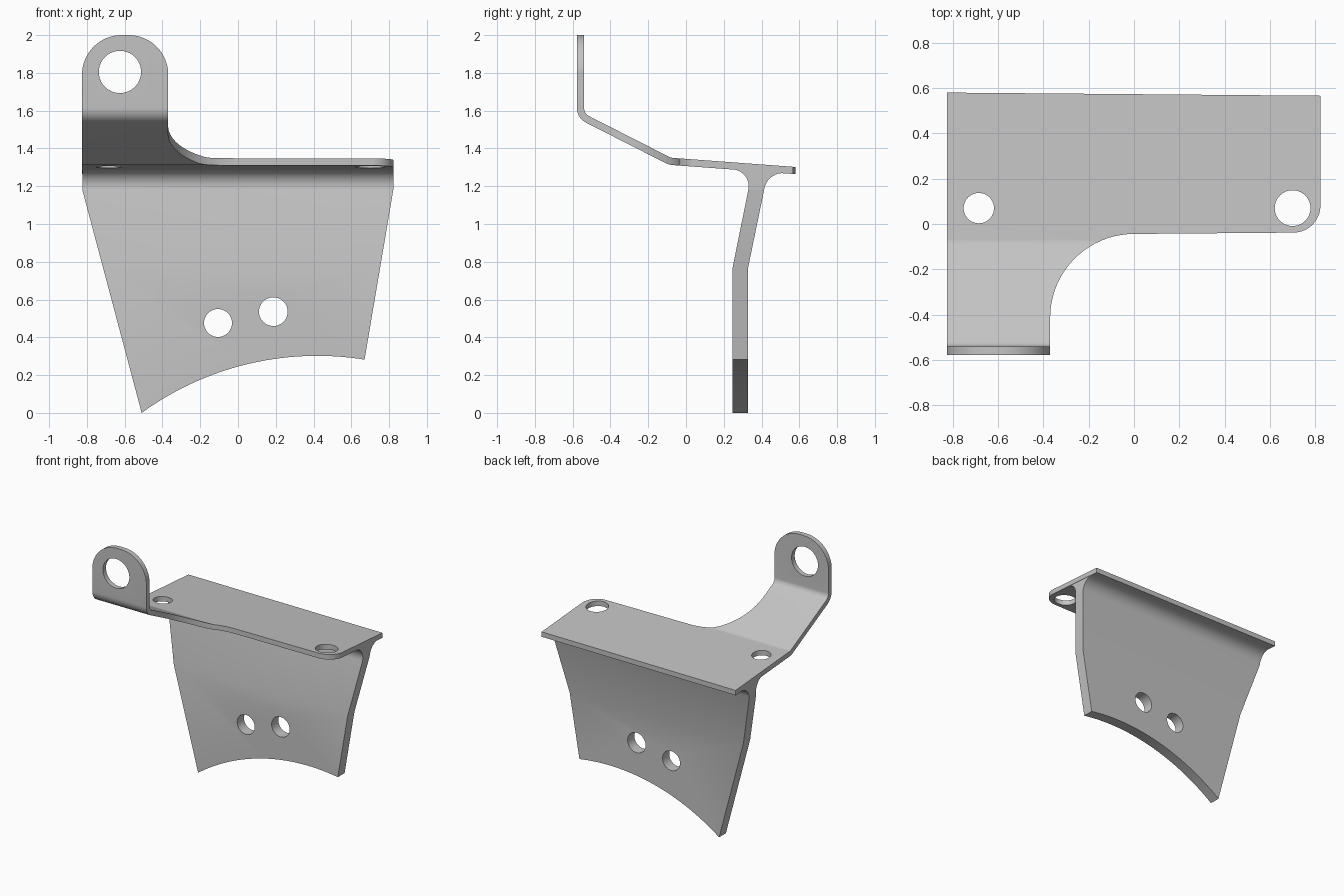
import bpy, bmesh, math
from mathutils import Vector

if "Cube" in bpy.data.objects:
    bpy.data.objects.remove(bpy.data.objects["Cube"], do_unlink=True)

steel = bpy.data.materials.new("steel_grey")
steel.use_nodes = True
GREY = (0.55, 0.55, 0.55, 1)
steel.diffuse_color = GREY
steel.node_tree.nodes["Principled BSDF"].inputs["Base Color"].default_value = GREY


def rounded(points, closed=True, steps=12):
    """Points are (a, b) or (a, b, radius); corners with a radius become arcs."""
    out = []
    n = len(points)
    for i, p in enumerate(points):
        c = Vector(p[:2])
        if len(p) == 2 or (not closed and i in (0, n - 1)):
            out.append(c)
            continue
        u = (Vector(points[i - 1][:2]) - c).normalized()
        v = (Vector(points[(i + 1) % n][:2]) - c).normalized()
        half = math.acos(u.dot(v)) / 2
        centre = c + (u + v).normalized() * p[2] / math.sin(half)
        start = c + u * p[2] / math.tan(half) - centre
        end = c + v * p[2] / math.tan(half) - centre
        first = math.atan2(start.y, start.x)
        turn = math.remainder(math.atan2(end.y, end.x) - first, math.tau)
        for k in range(steps + 1):
            angle = first + turn * k / steps
            out.append(centre + Vector((math.cos(angle), math.sin(angle))) * p[2])
    return out


def strip(path, thickness):
    """Closed outline of a bent sheet following a centre line."""
    sides = ([], [])
    for i, p in enumerate(path):
        t = (path[min(i + 1, len(path) - 1)] - path[max(i - 1, 0)]).normalized()
        offset = Vector((-t.y, t.x)) * thickness / 2
        sides[0].append(p + offset)
        sides[1].append(p - offset)
    return sides[0] + sides[1][::-1]


def prism(name, outline, axis, lo, hi):
    """Extrude an outline along an axis with all faces pointing outwards."""
    place = {"x": lambda a, b, t: (t, a, b),
             "y": lambda a, b, t: (a, t, b),
             "z": lambda a, b, t: (a, b, t)}[axis]
    n = len(outline)
    area = sum(outline[i - 1][0] * outline[i][1] - outline[i][0] * outline[i - 1][1]
               for i in range(n))
    if (area < 0) != (axis == "y"):
        outline = outline[::-1]
    bm = bmesh.new()
    low, high = [[bm.verts.new(place(a, b, t)) for a, b in outline] for t in (lo, hi)]
    bm.faces.new(low[::-1])
    bm.faces.new(high)
    for i in range(n):
        bm.faces.new((low[i - 1], low[i], high[i], high[i - 1]))
    bm.normal_update()
    mesh = bpy.data.meshes.new(name)
    bm.to_mesh(mesh)
    bm.free()
    mesh.materials.append(steel)
    obj = bpy.data.objects.new(name, mesh)
    bpy.context.scene.collection.objects.link(obj)
    return obj


def combine(target, other, operation):
    mod = target.modifiers.new("cut", "BOOLEAN")
    mod.operation, mod.object, mod.solver = operation, other, "EXACT"
    bpy.context.view_layer.update()
    bpy.context.view_layer.objects.active = target
    bpy.ops.object.modifier_apply(modifier=mod.name)
    bpy.data.objects.remove(other, do_unlink=True)


def drill(target, a, b, radius, axis, lo, hi):
    ring = [(a + radius * math.cos(k * math.tau / 40),
             b + radius * math.sin(k * math.tau / 40)) for k in range(40)]
    combine(target, prism("hole_cutter", ring, axis, lo, hi), "DIFFERENCE")


# Bent top plate with upright lug
centre_line = rounded([(-0.559, 2.1), (-0.559, 1.573, 0.07),
                       (-0.085, 1.332, 0.08), (0.7, 1.274)], closed=False, steps=8)
bracket = prism("mounting_bracket", strip(centre_line, 0.038), "x", -0.9, 0.9)
plan = rounded([(-0.825, -0.7), (-0.37, -0.7), (-0.37, -0.047, 0.37),
                (0.823, -0.037, 0.12), (0.823, 0.566), (-0.825, 0.58)], steps=20)
combine(bracket, prism("plan_cutter", plan, "z", 0.5, 2.5), "INTERSECT")
lug = rounded([(-0.826, 1), (0.9, 1), (0.9, 1.5), (-0.369, 1.5),
               (-0.369, 2, 0.21), (-0.826, 2, 0.21)], steps=16)
combine(bracket, prism("lug_cutter", lug, "y", -1, 1), "INTERSECT")
drill(bracket, -0.625, 1.805, 0.112, "y", -0.8, -0.45)
drill(bracket, -0.685, 0.07, 0.067, "z", 1, 1.6)
drill(bracket, 0.70, 0.07, 0.079, "z", 1, 1.6)

# Cranked web with filleted root
section = rounded([(0.247, -0.1), (0.329, -0.1), (0.329, 0.77), (0.433, 1.275, 0.1),
                   (0.54, 1.268), (0.54, 1.284), (0.22, 1.308), (0.22, 1.2915),
                   (0.35, 1.282, 0.09), (0.247, 0.77)])
web = prism("web", section, "x", -0.9, 0.9)

# Tapered web outline with arched lower edge
arc_r, arc_x, arc_top = 1.583, 0.42, 0.302
arch = []
for k in range(33):
    x = -0.51 + 1.18 * k / 32
    arch.append((x, arc_top - arc_r + math.sqrt(arc_r ** 2 - (x - arc_x) ** 2)))
front = arch + [(0.822, 1.18), (0.822, 1.5), (-0.824, 1.5), (-0.824, 1.18)]
combine(web, prism("web_cutter", front, "y", -1, 1), "INTERSECT")
drill(web, -0.106, 0.476, 0.074, "y", 0, 0.6)
drill(web, 0.187, 0.536, 0.076, "y", 0, 0.6)

combine(bracket, web, "UNION")

# Smooth bends with crisp edges
bpy.ops.object.select_all(action="DESELECT")
bracket.select_set(True)
bpy.context.view_layer.objects.active = bracket
bpy.ops.object.shade_smooth_by_angle(angle=math.radians(25))
